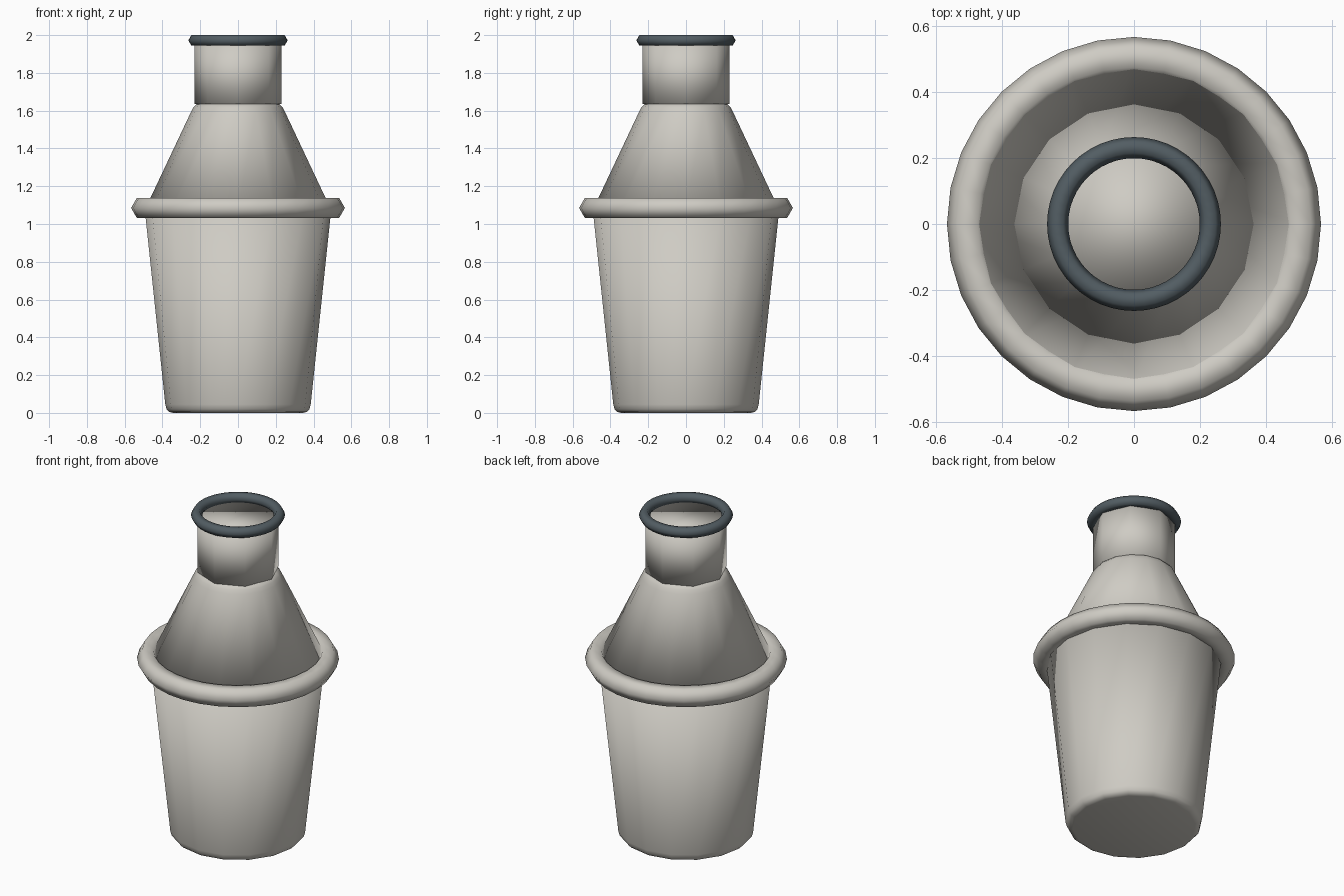
import bpy
import bmesh
from math import cos, sin, tau

cube = bpy.data.objects.get("Cube")
if cube:
    bpy.data.objects.remove(cube, do_unlink=True)


def make_material(name, color):
    mat = bpy.data.materials.new(name)
    mat.use_nodes = True
    mat.diffuse_color = color
    mat.node_tree.nodes["Principled BSDF"].inputs["Base Color"].default_value = color
    return mat


metal = make_material("warm light grey", (0.62, 0.60, 0.55, 1))
rubber = make_material("dark slate", (0.085, 0.11, 0.125, 1))


def lathe(name, profile, sides, mat, closed=False):
    """Spin a (radius, height) profile around z; open profiles get end caps."""
    bm = bmesh.new()
    rings = [[bm.verts.new((r * cos(tau * i / sides), r * sin(tau * i / sides), z))
              for i in range(sides)] for r, z in profile]
    pairs = list(zip(rings, rings[1:]))
    if closed:
        pairs.append((rings[-1], rings[0]))
    for low, high in pairs:
        for i in range(sides):
            j = (i + 1) % sides
            bm.faces.new((low[i], low[j], high[j], high[i]))
    if not closed:
        bm.faces.new(rings[0][::-1])
        bm.faces.new(rings[-1])
    bmesh.ops.recalc_face_normals(bm, faces=bm.faces)
    for face in bm.faces:
        face.smooth = True
    mesh = bpy.data.meshes.new(name)
    bm.to_mesh(mesh)
    bm.free()
    mesh.materials.append(mat)
    obj = bpy.data.objects.new(name, mesh)
    bpy.context.collection.objects.link(obj)
    return obj


def ring(name, radius, thickness, z, sides, mat):
    """Torus with a six-sided section."""
    section = [(radius + thickness * cos(tau * k / 6), z + thickness * sin(tau * k / 6))
               for k in range(6)]
    return lathe(name, section, sides, mat, closed=True)


# Tapered cup with a softened base edge
lathe("cup", [(0.345, 0), (0.365, 0.006), (0.378, 0.02), (0.385, 0.045),
              (0.494, 1.08)], 16, metal)

# Conical lid with a rounded top edge
lathe("lid_cone", [(0.491, 1.08), (0.248, 1.595), (0.237, 1.617),
                   (0.222, 1.633), (0.2, 1.64)], 16, metal)

# Octagonal neck, softly shaded
lathe("neck", [(0.23, 1.635), (0.23, 1.95)], 8, metal)

# Rings around the joint and the mouth
ring("joint_ring", 0.505, 0.061, 1.085, 32, metal)
ring("mouth_ring", 0.231, 0.032, 1.972, 48, rubber)
